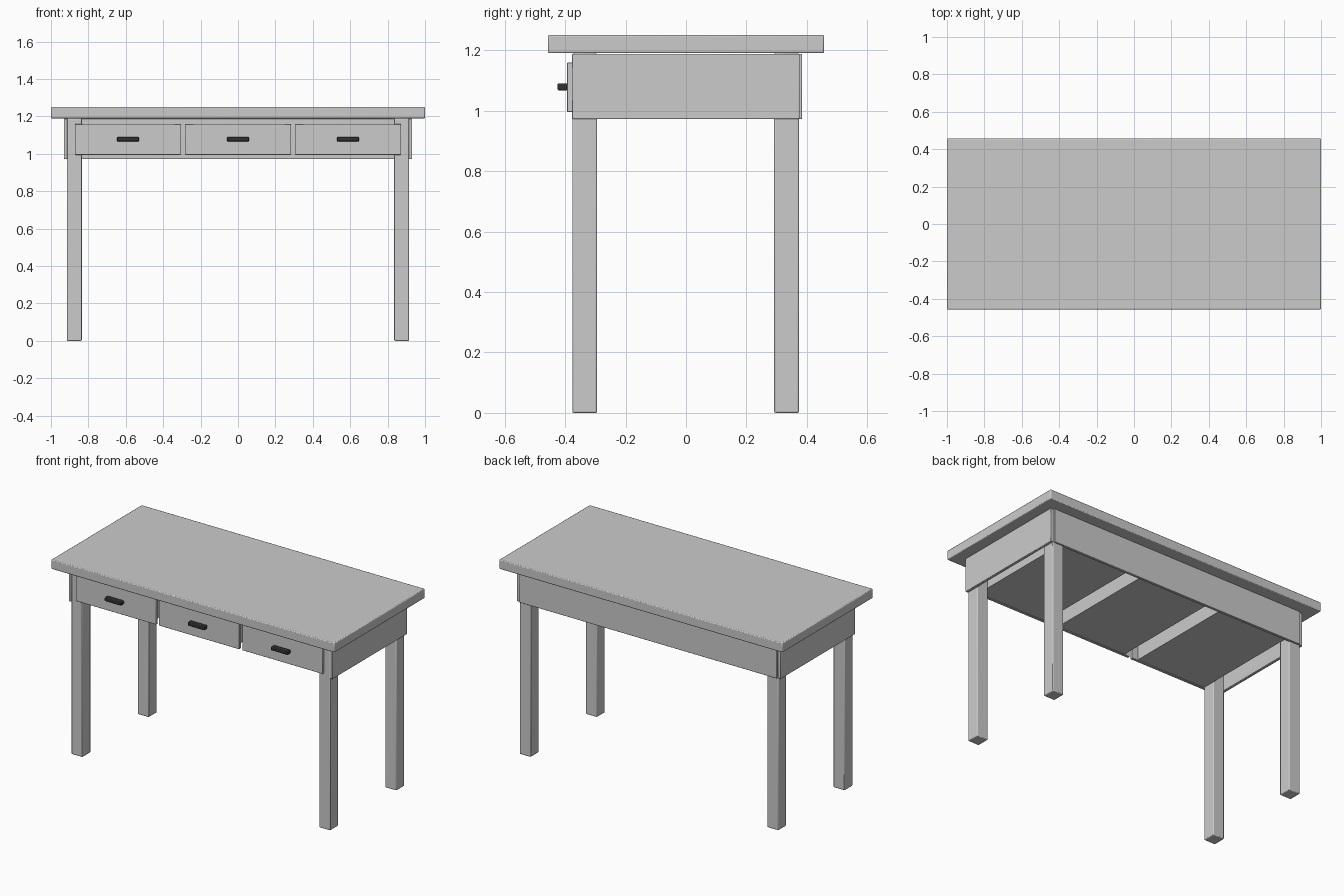
import bpy, bmesh
from math import radians

if "Cube" in bpy.data.objects:
    bpy.data.objects.remove(bpy.data.objects["Cube"])


def finish(name, bm, bevel=0.0, mat=None):
    bmesh.ops.recalc_face_normals(bm, faces=bm.faces)
    mesh = bpy.data.meshes.new(name)
    bm.to_mesh(mesh)
    bm.free()
    ob = bpy.data.objects.new(name, mesh)
    bpy.context.collection.objects.link(ob)
    if bevel:
        m = ob.modifiers.new("Bevel", "BEVEL")
        m.width, m.segments, m.limit_method = bevel, 2, "ANGLE"
    if mat:
        mesh.materials.append(mat)
    bpy.context.view_layer.objects.active = ob
    ob.select_set(True)
    bpy.ops.object.shade_smooth_by_angle(angle=radians(30))
    ob.select_set(False)
    return ob


def add_box(bm, x, y, z):
    r = bmesh.ops.create_cube(bm, size=1)
    for v in r["verts"]:
        for i, (a, b) in enumerate((x, y, z)):
            v.co[i] = (a + b) / 2 + v.co[i] * (b - a)


def box(name, x, y, z, bevel=0.003, mat=None):
    bm = bmesh.new()
    add_box(bm, x, y, z)
    return finish(name, bm, bevel, mat)


dark = bpy.data.materials.new("dark_metal")
dark.diffuse_color = (0.03, 0.03, 0.03, 1)
dark.use_nodes = True
dark.node_tree.nodes["Principled BSDF"].inputs["Base Color"].default_value = dark.diffuse_color

# Table top
box("table_top", (-1, 1), (-0.457, 0.457), (1.19, 1.25), 0.005)

# Legs and side panels, mirrored left and right
for s, side in ((-1, "left"), (1, "right")):
    lx = sorted((s * 0.835, s * 0.914))
    box(f"front_{side}_leg", lx, (-0.376, -0.294), (0, 1.19), 0.005)
    box(f"back_{side}_leg", lx, (0.292, 0.374), (0, 1.19), 0.005)
    box(f"{side}_side_panel", sorted((s * 0.912, s * 0.931)), (-0.378, 0.376), (0.972, 1.188))

# Back panel
box("back_panel", (-0.91, 0.91), (0.366, 0.384), (0.972, 1.188))

# Drawers: front, open box behind it, bar handle
for i, name in enumerate(("left", "middle", "right")):
    cx = (i - 1) * 0.588
    box(f"{name}_drawer_front", (cx - 0.284, cx + 0.284), (-0.393, -0.375), (0.995, 1.16))
    x0, x1, y0, y1, z0, z1, t = cx - 0.245, cx + 0.245, -0.376, 0.36, 0.998, 1.14, 0.014
    bm = bmesh.new()
    add_box(bm, (x0, x1), (y0, y1), (z0, z0 + t))
    add_box(bm, (x0, x0 + t), (y0, y1), (z0 + t, z1))
    add_box(bm, (x1 - t, x1), (y0, y1), (z0 + t, z1))
    add_box(bm, (x0 + t, x1 - t), (y1 - t, y1), (z0 + t, z1))
    finish(f"{name}_drawer_box", bm)
    box(f"{name}_drawer_handle", (cx - 0.058, cx + 0.058), (-0.425, -0.392), (1.067, 1.09), 0.004, dark)
